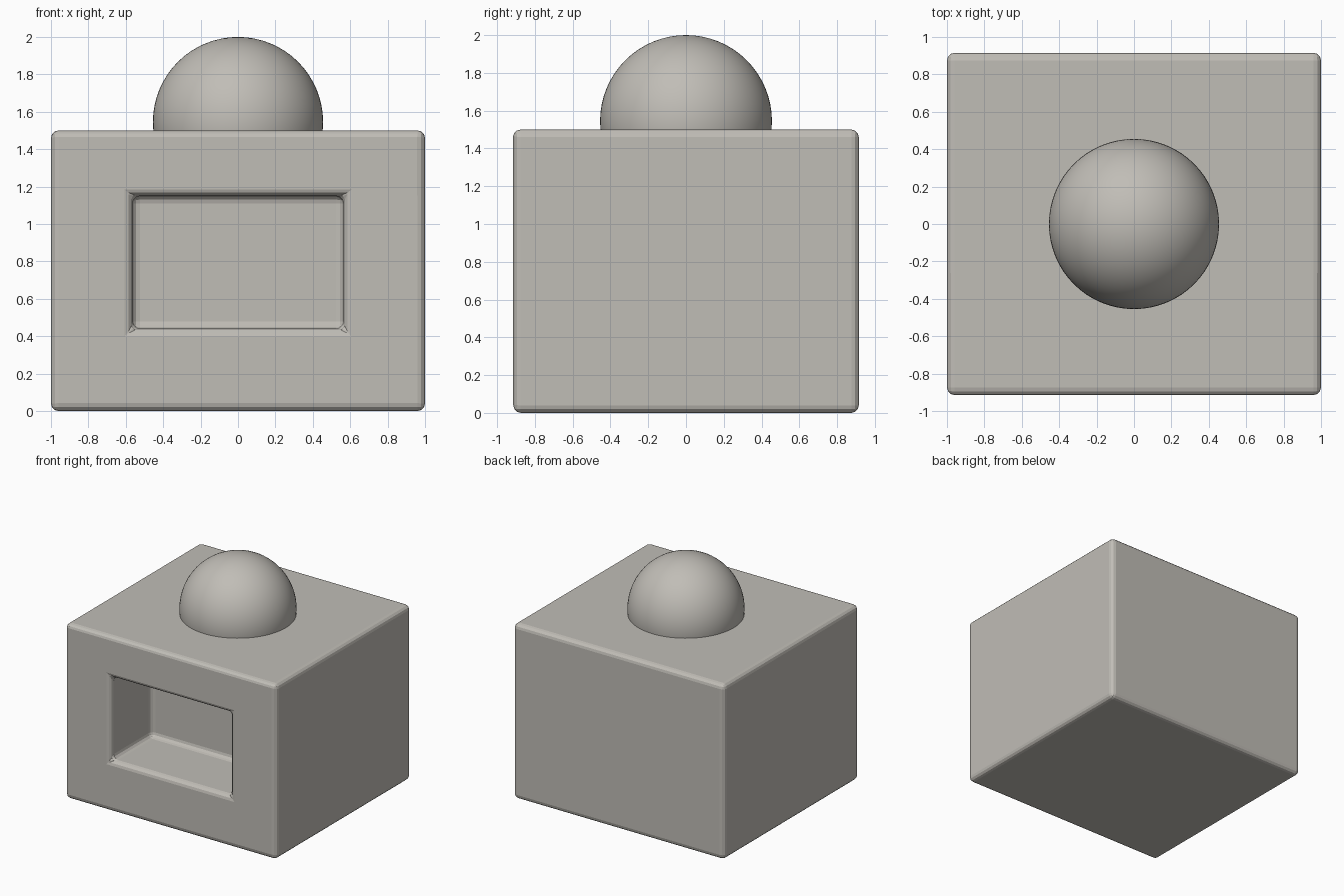
import bpy, bmesh

default = bpy.data.objects.get("Cube")
if default:
    bpy.data.objects.remove(default, do_unlink=True)

# One warm grey for everything
grey = bpy.data.materials.new("warm_grey")
grey.use_nodes = True
colour = (0.53, 0.51, 0.47, 1)
grey.diffuse_color = colour
grey.node_tree.nodes["Principled BSDF"].inputs["Base Color"].default_value = colour

W, D, H = 2.0, 1.83, 1.5         # housing size
OPEN_X, OPEN_LOW, OPEN_HIGH = 0.565, 0.44, 1.15
DEPTH = 0.55                      # recess depth


def finish(obj, name):
    obj.name = obj.data.name = name
    obj.data.materials.append(grey)
    bpy.ops.object.select_all(action='DESELECT')
    obj.select_set(True)
    bpy.context.view_layer.objects.active = obj


# Housing: a block with a rectangular recess in its front face
bm = bmesh.new()
bmesh.ops.create_cube(bm, size=1)
for v in bm.verts:
    v.co = (v.co.x * W, v.co.y * D, (v.co.z + 0.5) * H)
bm.normal_update()
front = min(bm.faces, key=lambda f: f.calc_center_median().y)
bmesh.ops.inset_region(bm, faces=[front], thickness=0.2)
for v in front.verts:
    v.co.x = OPEN_X if v.co.x > 0 else -OPEN_X
    v.co.z = OPEN_HIGH if v.co.z > H / 2 else OPEN_LOW
pushed = bmesh.ops.extrude_discrete_faces(bm, faces=[front])["faces"][0]
bmesh.ops.translate(bm, verts=pushed.verts, vec=(0, DEPTH, 0))
bmesh.ops.recalc_face_normals(bm, faces=bm.faces)
mesh = bpy.data.meshes.new("housing")
bm.to_mesh(mesh)
bm.free()
housing = bpy.data.objects.new("housing", mesh)
bpy.context.collection.objects.link(housing)
finish(housing, "housing")
bpy.ops.object.shade_flat()

# Soft rounded edges, outside and inside the recess
bevel = housing.modifiers.new("rounded_edges", 'BEVEL')
bevel.width = 0.04
bevel.segments = 3
bevel.limit_method = 'ANGLE'

# Dome: a ball sunk partly into the top
bpy.ops.mesh.primitive_uv_sphere_add(segments=64, ring_count=32, radius=0.455,
                                     location=(0, 0, 1.545))
finish(bpy.context.object, "dome")
bpy.ops.object.shade_smooth()
